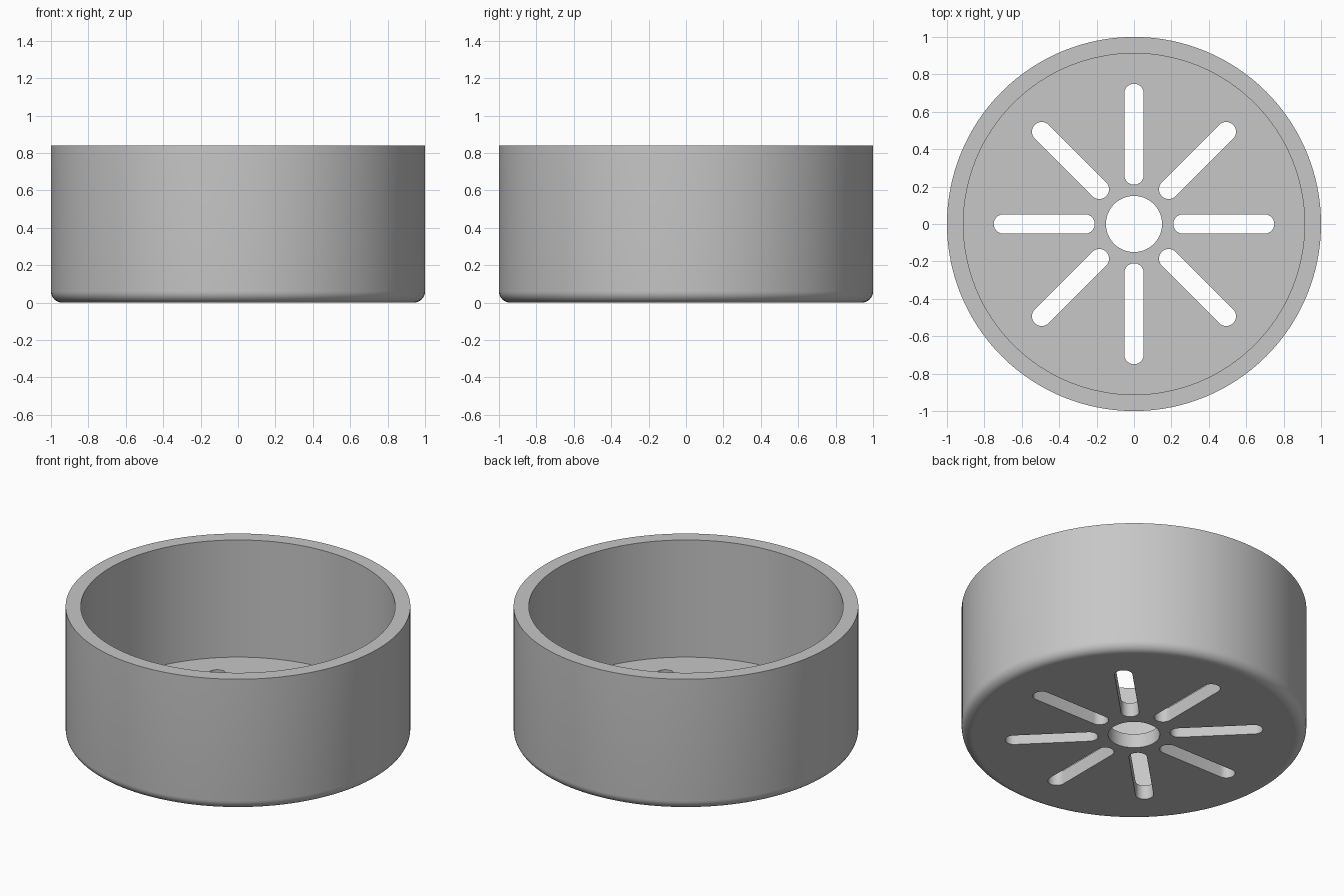
import bpy, bmesh
from math import sin, cos, pi, radians
from mathutils import Matrix, Vector

cube = bpy.data.objects.get("Cube")
if cube:
    bpy.data.objects.remove(cube)

HEIGHT, RADIUS, INNER = 0.84, 1.0, 0.912
FLOOR, FILLET = 0.09, 0.06
HOLE, SLOT_HALF, SLOT_START, SLOT_END = 0.15, 0.052, 0.21, 0.75
SEGMENTS = 128

grey = bpy.data.materials.new("light grey")
grey.use_nodes = True
colour = (0.57, 0.57, 0.57, 1)
grey.diffuse_color = colour
grey.node_tree.nodes["Principled BSDF"].inputs["Base Color"].default_value = colour


def make_object(name, bm):
    bmesh.ops.recalc_face_normals(bm, faces=bm.faces)
    mesh = bpy.data.meshes.new(name)
    bm.to_mesh(mesh)
    bm.free()
    mesh.materials.append(grey)
    obj = bpy.data.objects.new(name, mesh)
    bpy.context.collection.objects.link(obj)
    return obj


def circle(radius, z, count):
    return [Vector((radius * cos(2 * pi * i / count), radius * sin(2 * pi * i / count), z))
            for i in range(count)]


def add_prism(bm, outline, depth):
    face = bm.faces.new([bm.verts.new(p) for p in outline])
    moved = bmesh.ops.extrude_face_region(bm, geom=[face])["geom"]
    bmesh.ops.translate(bm, vec=(0, 0, depth),
                        verts=[v for v in moved if isinstance(v, bmesh.types.BMVert)])


# Cup: rounded foot, straight wall, flat rim and inner floor
profile = []
for i in range(9):
    a = pi / 2 * i / 8
    profile.append((RADIUS - FILLET + FILLET * sin(a), FILLET - FILLET * cos(a)))
profile += [(RADIUS, HEIGHT), (INNER, HEIGHT), (INNER, FLOOR)]
bm = bmesh.new()
rings = [[bm.verts.new(p) for p in circle(r, z, SEGMENTS)] for r, z in profile]
for low, high in zip(rings, rings[1:]):
    for i in range(SEGMENTS):
        j = (i + 1) % SEGMENTS
        bm.faces.new((low[i], low[j], high[j], high[i]))
bm.faces.new(rings[0])
bm.faces.new(rings[-1])
cup = make_object("slotted_cup", bm)

# Cutter: centre hole and eight radial rounded slots
bm = bmesh.new()
add_prism(bm, circle(HOLE, -0.1, 64), 0.4)
slot = []
for centre, start in ((SLOT_END - SLOT_HALF, -pi / 2), (SLOT_START + SLOT_HALF, pi / 2)):
    for i in range(17):
        a = start + pi * i / 16
        slot.append(Vector((centre + SLOT_HALF * cos(a), SLOT_HALF * sin(a), -0.1)))
for k in range(8):
    turn = Matrix.Rotation(k * pi / 4, 3, 'Z')
    add_prism(bm, [turn @ p for p in slot], 0.4)
cutter = make_object("drain_cutter", bm)
cutter.hide_render = True

cut = cup.modifiers.new("drain_openings", 'BOOLEAN')
cut.operation = 'DIFFERENCE'
cut.solver = 'EXACT'
cut.object = cutter
bpy.context.view_layer.objects.active = cup
cup.select_set(True)
bpy.ops.object.modifier_apply(modifier=cut.name)
bpy.data.objects.remove(cutter)

# Smooth curved walls, crisp borders around the flat faces
bm = bmesh.new()
bm.from_mesh(cup.data)
for f in bm.faces:
    f.smooth = True
for e in bm.edges:
    flat = [abs(f.normal.z) > 0.999 for f in e.link_faces]
    e.smooth = e.calc_face_angle(0) < radians(30) and (all(flat) or not any(flat))
bm.to_mesh(cup.data)
bm.free()
